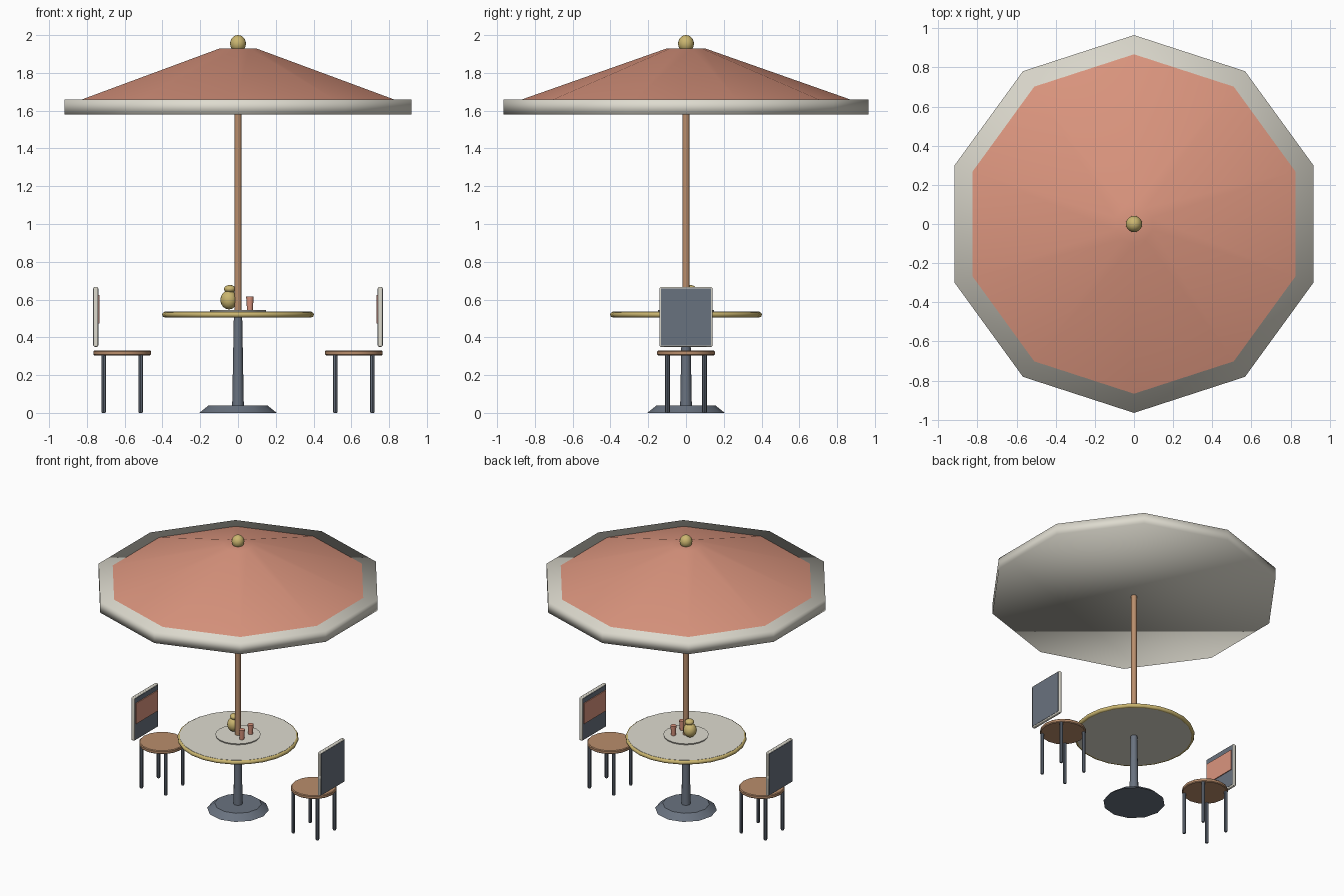
import bpy, bmesh, math

if "Cube" in bpy.data.objects:
    bpy.data.objects.remove(bpy.data.objects["Cube"], do_unlink=True)


def material(name, rgb):
    col = [(c / 255 / 12.92 if c < 11 else ((c / 255 + 0.055) / 1.055) ** 2.4) for c in rgb] + [1]
    m = bpy.data.materials.new(name)
    m.use_nodes = True
    m.diffuse_color = col
    b = next(n for n in m.node_tree.nodes if n.type == 'BSDF_PRINCIPLED')
    b.inputs["Base Color"].default_value = col
    b.inputs["Roughness"].default_value = 0.8
    return m


CORAL = material("coral", (219, 149, 126))
CREAM = material("cream", (222, 219, 207))
SLATE = material("slate", (105, 114, 127))
GOLD = material("gold", (203, 182, 112))
WOOD = material("wood", (186, 142, 108))


def finish(obj, name, mat, angle=35):
    """Name, colour and smooth a part."""
    obj.name = name
    obj.data.name = name
    obj.data.materials.clear()
    obj.data.materials.append(mat)
    bpy.ops.object.select_all(action='DESELECT')
    obj.select_set(True)
    bpy.context.view_layer.objects.active = obj
    if angle is None:
        bpy.ops.object.shade_smooth()
    else:
        bpy.ops.object.shade_smooth_by_angle(angle=math.radians(angle))
    return obj


def lathe(name, profile, sides, mat, x=0, y=0, angle=35):
    """Turn a bottom-to-top (radius, height) profile into a capped solid."""
    bm = bmesh.new()
    rings = []
    for r, z in profile:
        turn = [math.pi / 2 + math.tau * i / sides for i in range(sides)]
        rings.append([bm.verts.new((r * math.cos(a), r * math.sin(a), z)) for a in turn])
    for low, high in zip(rings, rings[1:]):
        for i in range(sides):
            j = (i + 1) % sides
            bm.faces.new((low[i], low[j], high[j], high[i]))
    bm.faces.new(rings[0][::-1])
    bm.faces.new(rings[-1])
    me = bpy.data.meshes.new(name)
    bm.to_mesh(me)
    bm.free()
    obj = bpy.data.objects.new(name, me)
    bpy.context.collection.objects.link(obj)
    obj.location = (x, y, 0)
    return finish(obj, name, mat, angle)


def ball(name, loc, radius, height, mat):
    bpy.ops.mesh.primitive_uv_sphere_add(segments=20, ring_count=12, location=loc)
    obj = bpy.context.object
    obj.scale = (radius, radius, height)
    return finish(obj, name, mat, 60)


def box(name, loc, size, mat, bevel=0):
    bpy.ops.mesh.primitive_cube_add(size=1, location=loc)
    obj = bpy.context.object
    obj.scale = size
    bpy.ops.object.transform_apply(location=False, rotation=False, scale=True)
    finish(obj, name, mat)
    if bevel:
        mod = obj.modifiers.new("rounded", 'BEVEL')
        mod.width = bevel
        mod.segments = 2
    return obj


# Parasol
lathe("canopy_rim", [(0.965, 1.58), (0.965, 1.66)], 10, CREAM, angle=None)
lathe("canopy", [(0.87, 1.659), (0.1, 1.93)], 10, CORAL, angle=40)
ball("finial", (0, 0, 1.955), 0.042, 0.045, GOLD)
lathe("parasol_pole", [(0.019, 0.5), (0.019, 1.6)], 12, WOOD)

# Table
lathe("table_base", [(0.205, 0), (0.155, 0.04)], 12, SLATE)
lathe("table_post", [(0.031, 0.03), (0.022, 0.515)], 12, SLATE)
lathe("table_top", [(0.388, 0.507), (0.388, 0.536)], 24, CREAM)
bpy.ops.mesh.primitive_torus_add(major_radius=0.387, minor_radius=0.015, major_segments=24,
                                 minor_segments=8, location=(0, 0, 0.52))
finish(bpy.context.object, "table_edge", GOLD, 60)
lathe("tray", [(0.145, 0.53), (0.15, 0.545)], 20, CREAM)

# Things on the table
ball("teapot_body", (-0.048, 0.022, 0.598), 0.045, 0.05, GOLD)
ball("teapot_lid", (-0.043, 0.022, 0.656), 0.031, 0.021, GOLD)
for name, y in (("front_cup", -0.045), ("back_cup", 0.055)):
    lathe(name, [(0.015, 0.54), (0.02, 0.615)], 12, CORAL, 0.063, y)

# Chairs, one on each side, facing the table
for side, s in (("left", 1), ("right", -1)):
    cx = 0.613 * s
    lathe(side + "_seat", [(0.148, 0.305), (0.153, 0.31), (0.153, 0.325), (0.148, 0.33)],
          16, WOOD, cx)
    for i in (-1, 1):
        for j in (-1, 1):
            part = ("outer" if i == s else "inner") + ("_back" if j > 0 else "_front")
            lathe(f"{side}_{part}_leg", [(0.009, 0), (0.012, 0.006), (0.012, 0.31)], 8, SLATE,
                  cx + 0.098 * i, 0.098 * j)
    box(side + "_backrest_frame", (0.753 * s, 0, 0.508), (0.024, 0.28, 0.316), CREAM, 0.006)
    for face, x in (("outer", 0.764), ("inner", 0.742)):
        box(f"{side}_{face}_panel", (x * s, 0, 0.508), (0.006, 0.264, 0.3), SLATE)
    box(side + "_back_cushion", (0.737 * s, 0, 0.548), (0.008, 0.25, 0.15), CORAL)
